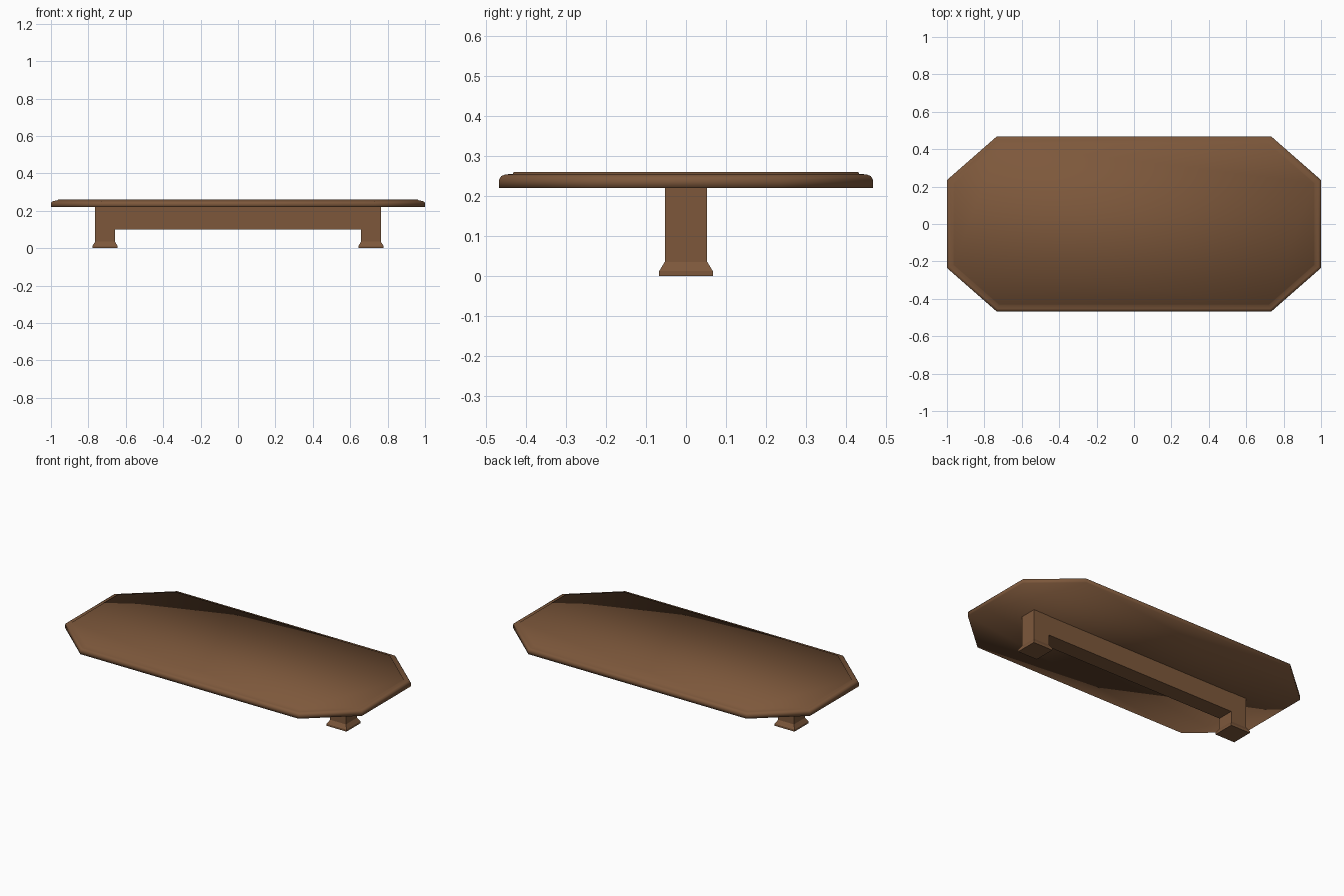
import bpy, bmesh, math

if "Cube" in bpy.data.objects:
    bpy.data.objects.remove(bpy.data.objects["Cube"])

wood = bpy.data.materials.new("brown wood")
wood.diffuse_color = (0.205, 0.097, 0.044, 1)
wood.use_nodes = True
wood.node_tree.nodes["Principled BSDF"].inputs["Base Color"].default_value = wood.diffuse_color


def loft(name, rings, smooth=False):
    """Closed solid through a stack of rings of equal point count."""
    bm = bmesh.new()
    vs = [[bm.verts.new(p) for p in r] for r in rings]
    n = len(vs[0])
    for a, b in zip(vs, vs[1:]):
        for i in range(n):
            j = (i + 1) % n
            bm.faces.new((a[i], a[j], b[j], b[i]))
    bm.faces.new(vs[0][::-1])
    bm.faces.new(vs[-1])
    bmesh.ops.recalc_face_normals(bm, faces=bm.faces)
    for f in bm.faces:
        f.smooth = smooth
    me = bpy.data.meshes.new(name)
    bm.to_mesh(me)
    bm.free()
    me.materials.append(wood)
    ob = bpy.data.objects.new(name, me)
    bpy.context.collection.objects.link(ob)
    return ob


def rect(cx, hx, hy, z):
    return [(cx - hx, -hy, z), (cx + hx, -hy, z), (cx + hx, hy, z), (cx - hx, hy, z)]


def octagon(d, z):
    """Table outline moved inwards by an even distance d."""
    X, Y, cx, cy = 1.0, 0.467, 0.735, 0.235
    nx, ny = Y - cy, X - cx
    c = nx * X + ny * cy - d * math.hypot(nx, ny)
    x, y = X - d, Y - d
    ex, ey = (c - ny * y) / nx, (c - nx * x) / ny
    return [(x, -ey, z), (x, ey, z), (ex, y, z), (-ex, y, z),
            (-x, ey, z), (-x, -ey, z), (-ex, -y, z), (ex, -y, z)]


# Octagonal top with rounded rim and small raised step
edge = [(0, 0.22), (0, 0.241), (0.005, 0.249), (0.015, 0.2535),
        (0.034, 0.2545), (0.037, 0.26)]
loft("table_top", [octagon(d, z) for d, z in edge], smooth=True)

# Two square legs with flared feet
leg = [(0.067, 0), (0.067, 0.012), (0.053, 0.035), (0.053, 0.221)]
for side, x in (("left", -0.711), ("right", 0.711)):
    loft(side + "_leg", [rect(x, h, h, z) for h, z in leg])

# Deep beam joining the legs under the top
loft("beam", [rect(0, 0.66, 0.051, z) for z in (0.10, 0.221)])
